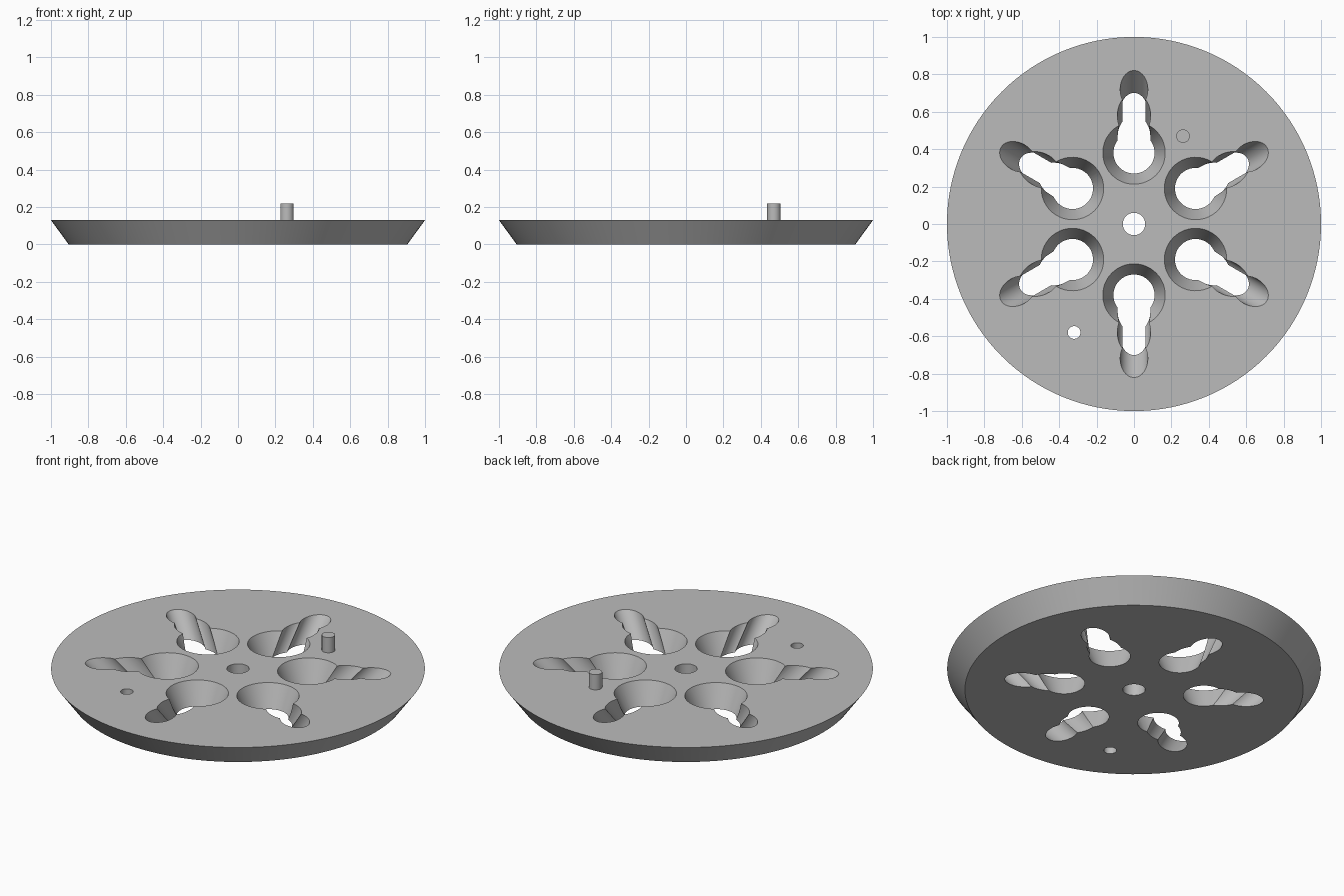
import bpy, bmesh
from math import radians
from mathutils import Matrix, Vector

cube = bpy.data.objects.get("Cube")
if cube:
    bpy.data.objects.remove(cube, do_unlink=True)

HEIGHT = 0.13
MARGIN = 0.05   # how far cutters stick out of the plate

grey = bpy.data.materials.new("plain grey")
grey.use_nodes = True
grey.diffuse_color = (0.5, 0.5, 0.5, 1)
grey.node_tree.nodes["Principled BSDF"].inputs["Base Color"].default_value = (0.5, 0.5, 0.5, 1)


def frustum(name, r_low, r_high, z_low, z_high, segments=64, matrix=None):
    """Upright cone section, optionally reshaped by a matrix."""
    bm = bmesh.new()
    bmesh.ops.create_cone(bm, cap_ends=True, segments=segments, radius1=r_low,
                          radius2=r_high, depth=z_high - z_low,
                          matrix=Matrix.Translation((0, 0, (z_low + z_high) / 2)))
    if matrix:
        bm.transform(matrix)
    mesh = bpy.data.meshes.new(name)
    bm.to_mesh(mesh)
    bm.free()
    obj = bpy.data.objects.new(name, mesh)
    bpy.context.collection.objects.link(obj)
    mesh.materials.append(grey)
    return obj


def cut(target, cutter):
    """Subtract the cutter from the target and discard it."""
    bpy.context.view_layer.objects.active = target
    mod = target.modifiers.new("cut", 'BOOLEAN')
    mod.operation = 'DIFFERENCE'
    mod.solver = 'EXACT'
    mod.object = cutter
    bpy.ops.object.modifier_apply(modifier=mod.name)
    bpy.data.objects.remove(cutter, do_unlink=True)


def through_hole(x, y, radius):
    cut(plate, frustum("hole_cutter", radius, radius, -MARGIN, HEIGHT + MARGIN, 32,
                       Matrix.Translation((x, y, 0))))


# Tapered round plate
plate = frustum("plate", 0.905, 1.0, 0, HEIGHT, 128)

# Six conical sockets, each with two overlapping slots leaning outwards
TAPER = (0.167 - 0.11) / HEIGHT
LEAN = 0.12 / HEIGHT
for i in range(6):
    turn = Matrix.Rotation(radians(30 + 60 * i), 4, 'Z')
    cut(plate, frustum("socket_cutter", 0.11 - TAPER * MARGIN, 0.167 + TAPER * MARGIN,
                       -MARGIN, HEIGHT + MARGIN, 64,
                       turn @ Matrix.Translation((0.38, 0, 0))))
    for foot, half_width, stretch in ((0.6, 0.074, 1.36), (0.46, 0.089, 1.36)):
        shear = Matrix.Identity(4)
        shear[0][2] = LEAN
        shape = (turn @ Matrix.Translation((foot, 0, 0)) @ shear
                 @ Matrix.Scale(stretch, 4, Vector((1, 0, 0))))
        cut(plate, frustum("slot_cutter", half_width, half_width,
                           -MARGIN, HEIGHT + MARGIN, 48, shape))

# Centre hole and small locating hole
through_hole(0, 0, 0.06)
through_hole(-0.32, -0.58, 0.034)

# Locating pin standing on the plate
pin = frustum("locating_pin", 0.036, 0.036, HEIGHT - 0.03, 0.22, 32,
              Matrix.Translation((0.262, 0.47, 0)))

# Smooth walls with crisp edges
for obj in (plate, pin):
    bpy.ops.object.select_all(action='DESELECT')
    obj.select_set(True)
    bpy.context.view_layer.objects.active = obj
    bpy.ops.object.shade_smooth_by_angle(angle=radians(25))
